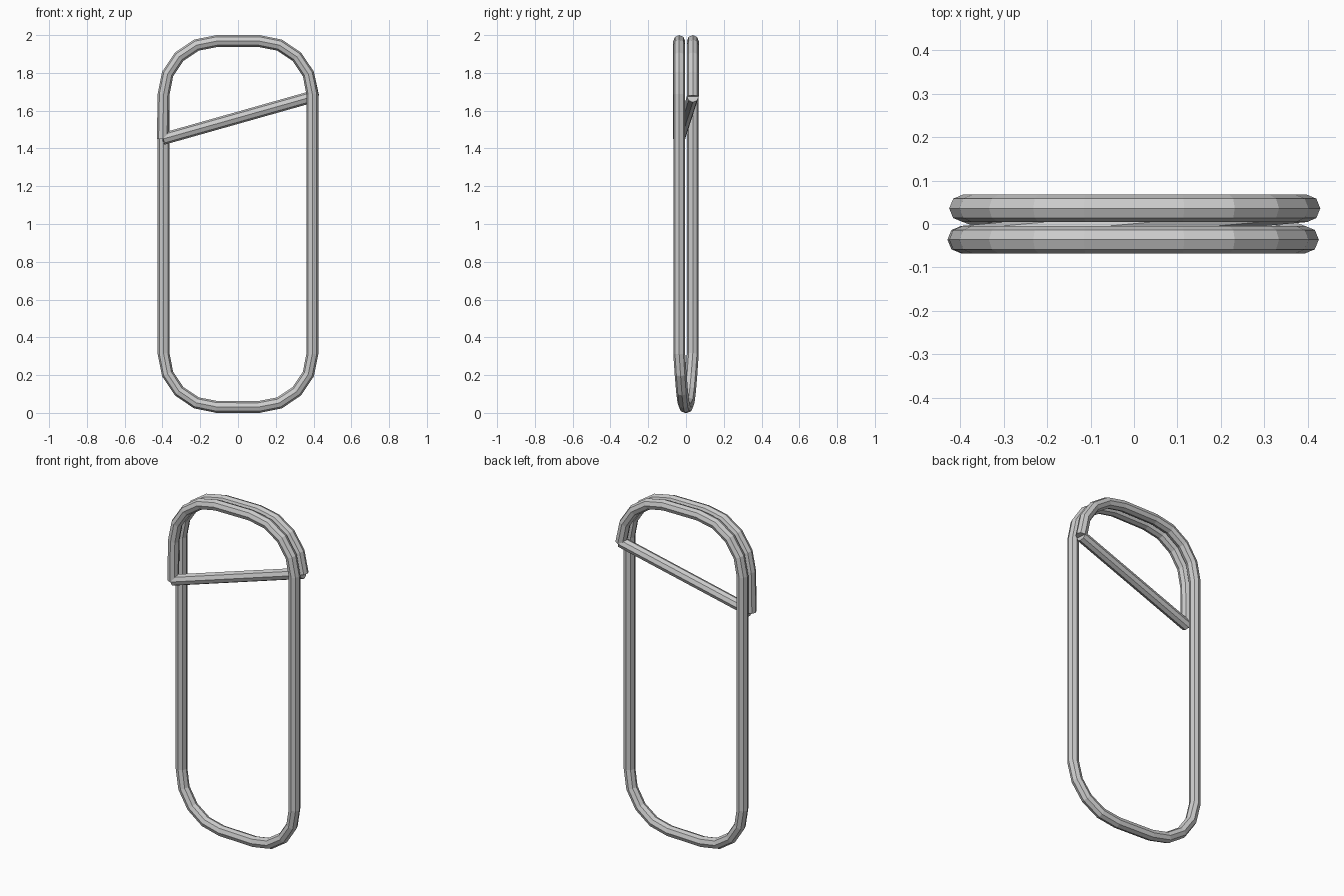
import bpy, bmesh, math
from mathutils import Vector

if "Cube" in bpy.data.objects:
    bpy.data.objects.remove(bpy.data.objects["Cube"])

R = 0.0315        # wire radius
SIDES = 8
Y = 0.036         # half spacing of the two wire layers
HX, TOP, BOT = 0.394, 2 - R, R
C = 0.282         # corner radius


def sweep(name, pts):
    """Flat-faced octagonal tube along a path, capped at both ends."""
    pts = [Vector(p) for p in pts]
    bm = bmesh.new()
    rings = []
    for i, p in enumerate(pts):
        d_in = (p - pts[i - 1]).normalized() if i else Vector()
        d_out = (pts[i + 1] - p).normalized() if i < len(pts) - 1 else Vector()
        t = (d_in + d_out).normalized()
        n = t.cross(Vector((0, 1, 0))).normalized()
        b = n.cross(t)
        angles = [2 * math.pi * k / SIDES for k in range(SIDES)]
        rings.append([bm.verts.new(p + R * (math.cos(a) * n + math.sin(a) * b)) for a in angles])
    for r0, r1 in zip(rings, rings[1:]):
        for k in range(SIDES):
            j = (k + 1) % SIDES
            bm.faces.new((r0[k], r0[j], r1[j], r1[k]))
    bm.faces.new(rings[0])
    bm.faces.new(rings[-1])
    bmesh.ops.recalc_face_normals(bm, faces=bm.faces)
    me = bpy.data.meshes.new(name)
    bm.to_mesh(me)
    bm.free()
    ob = bpy.data.objects.new(name, me)
    bpy.context.collection.objects.link(ob)
    return ob


def corner(cx, cz, start, y0, y1):
    """Clockwise quarter turn in four steps, with y drifting from y0 to y1."""
    out = []
    for i in range(5):
        a = math.radians(start - 22.5 * i)
        out.append((cx + C * math.cos(a), y0 + (y1 - y0) * i / 4, cz + C * math.sin(a)))
    return out


ix, tz, bz = HX - C, TOP - C, BOT + C
left_end = (-HX - 0.004, -Y, 1.45)
right_end = (HX + 0.004, Y, 1.675)

# Wire: front layer over the top, crossing at the bottom, back layer over the top
path = [left_end]
path += corner(-ix, tz, 180, -Y, -Y) + corner(ix, tz, 90, -Y, -Y)
path += corner(ix, bz, 0, -Y, -0.006) + corner(-ix, bz, 270, 0.006, Y)
path += corner(-ix, tz, 180, Y, Y) + corner(ix, tz, 90, Y, Y)[:-1]
path.append(right_end)
sweep("wire_loop", path)

# Slanted bar joining the two wire ends
sweep("cross_bar", [left_end, right_end])
